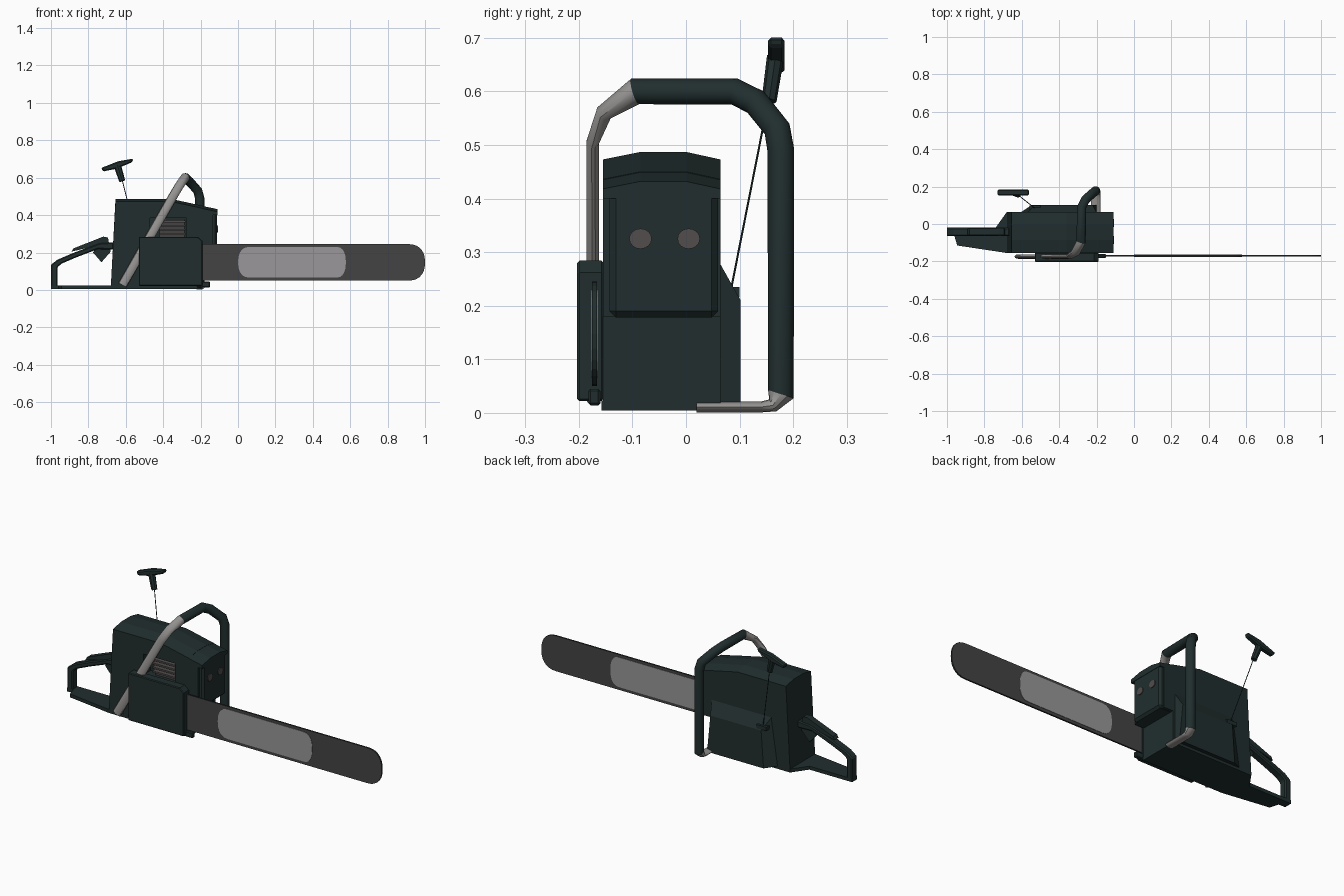
import bpy, bmesh, math
from mathutils import Vector

if "Cube" in bpy.data.objects:
    bpy.data.objects.remove(bpy.data.objects["Cube"])


def material(name, rgb):
    m = bpy.data.materials.new(name)
    m.diffuse_color = (*rgb, 1)
    m.use_nodes = True
    m.node_tree.nodes["Principled BSDF"].inputs["Base Color"].default_value = m.diffuse_color
    return m


CASING = material("dark green casing", (0.0150, 0.0270, 0.0270))
STEEL = material("dark bar steel", (0.060, 0.056, 0.058))
PALE = material("pale panel grey", (0.32, 0.31, 0.32))
TUBE = material("handle metal", (0.30, 0.29, 0.28))
ENGINE = material("engine grey", (0.085, 0.075, 0.075))


def finish(name, bm, mats, bevel=0):
    bmesh.ops.recalc_face_normals(bm, faces=bm.faces[:])
    me = bpy.data.meshes.new(name)
    bm.to_mesh(me)
    bm.free()
    for m in mats:
        me.materials.append(m)
    ob = bpy.data.objects.new(name, me)
    bpy.context.collection.objects.link(ob)
    if bevel:
        b = ob.modifiers.new("bevel", 'BEVEL')
        b.width, b.segments, b.limit_method = bevel, 1, 'ANGLE'
        b.angle_limit = math.radians(50)
    return ob


def loft(name, rings, mats, bevel=0, closed=False):
    """Skin a list of equal-length point rings; cap the ends."""
    bm = bmesh.new()
    vs = [[bm.verts.new(p) for p in r] for r in rings]
    n = len(vs[0])
    for i in range(len(vs) if closed else len(vs) - 1):
        a, b = vs[i], vs[(i + 1) % len(vs)]
        for j in range(n):
            k = (j + 1) % n
            bm.faces.new((a[j], a[k], b[k], b[j]))
    if not closed:
        bm.faces.new(vs[0])
        bm.faces.new(vs[-1])
    return finish(name, bm, mats, bevel)


def side_prism(name, pts, y0, y1, mat, bevel=0):
    return loft(name, [[(x, y, z) for x, z in pts] for y in (y0, y1)], [mat], bevel)


def box(name, x0, x1, y0, y1, z0, z1, mat, bevel=0):
    return side_prism(name, [(x0, z0), (x1, z0), (x1, z1), (x0, z1)], y0, y1, mat, bevel)


def sweep(name, path, mats, sides=12):
    """path entries: (x, y, z, width radius, thickness radius)"""
    P = [Vector(p[:3]) for p in path]
    rings = []
    for i, p in enumerate(P):
        t = Vector()
        if i > 0:
            t += (p - P[i - 1]).normalized()
        if i < len(P) - 1:
            t += (P[i + 1] - p).normalized()
        t.normalize()
        ref = Vector((1, 0, 0))
        b = (ref - t * ref.dot(t)).normalized()
        n = t.cross(b)
        rings.append([p + b * path[i][3] * math.cos(a) + n * path[i][4] * math.sin(a)
                      for a in (2 * math.pi * k / sides for k in range(sides))])
    return loft(name, rings, mats)


def smooth(ob, angle=35):
    for p in ob.data.polygons:
        p.use_smooth = True
    ob.data.set_sharp_from_angle(angle=math.radians(angle))


def round_ends(x0, x1, z0, z1, r0, r1, n=10):
    """Side outline with elliptical ends of length r0 (left) and r1 (right)."""
    c, h = (z0 + z1) / 2, (z1 - z0) / 2
    pts = []
    for cx, r, start in ((x1 - r1, r1, -90), (x0 + r0, r0, 90)):
        if r == 0:
            pts += [(cx, c + h * math.sin(math.radians(start))),
                    (cx, c - h * math.sin(math.radians(start)))]
            continue
        for k in range(n + 1):
            a = math.radians(start + 180 * k / n)
            # slightly squared ellipse
            ca, sa = math.cos(a), math.sin(a)
            pts.append((cx + r * math.copysign(abs(ca) ** 0.85, ca),
                        c + h * math.copysign(abs(sa) ** 0.85, sa)))
    return pts


# --- engine casing with crowned top, sloping towards the front
def section(xb, xt, h, z0=0.018):
    return [(xb, -0.155, z0), (xb, 0.064, z0), (xt, 0.064, h - 0.014), (xt, 0.0, h),
            (xt, -0.085, h), (xt, -0.155, h - 0.014)]


body = loft("engine_casing", [section(-0.68, -0.655, 0.487), section(-0.36, -0.36, 0.487),
                              section(-0.19, -0.19, 0.45)], [CASING])
cutter = box("side_opening_cutter", -0.47, -0.275, -0.2, -0.09, 0.27, 0.385, CASING)
cutter.hide_render = True
cutter.hide_viewport = True
cut = body.modifiers.new("side opening", 'BOOLEAN')
cut.object, cut.operation, cut.solver = cutter, 'DIFFERENCE', 'EXACT'

# top cover overhang above the muffler
loft("top_cover_front", [section(-0.2, -0.2, 0.451, 0.40), section(-0.11, -0.11, 0.432, 0.40)], [CASING])

# --- cylinder fins inside the opening
for i in range(4):
    z = 0.295 + i * 0.022
    box(f"cooling_fin_{i + 1}", -0.42, -0.28, -0.147, -0.085, z, z + 0.009, ENGINE)
box("cylinder_block", -0.42, -0.285, -0.118, -0.085, 0.27, 0.38, STEEL)

# --- muffler with two round outlets
box("muffler", -0.195, -0.112, -0.143, 0.06, 0.178, 0.414, CASING, 0.012)
box("muffler_surround", -0.195, -0.135, -0.155, 0.064, 0.18, 0.42, CASING)
for i, y in enumerate((-0.085, 0.005)):
    rings = [[(x, y + 0.021 * math.cos(a), 0.325 + 0.019 * math.sin(a))
              for a in (2 * math.pi * k / 16 for k in range(16))] for x in (-0.115, -0.108)]
    loft(f"exhaust_outlet_{i + 1}", rings, [ENGINE])

# --- starter cover, a tapered bulge on the back side
outer = [(-0.61, 0.02), (-0.2, 0.02), (-0.2, 0.285), (-0.57, 0.285)]
inner = [(-0.545, 0.005), (-0.2, 0.005), (-0.22, 0.21), (-0.53, 0.21)]
loft("starter_cover", [[(x, 0.06, z) for x, z in outer],
                       [(x, 0.102, z) for x, z in inner]], [CASING])

# --- base plate reaching under the rear handle
plate = [(-1, -0.02), (-0.74, -0.02), (-0.68, 0.064), (-0.19, 0.064), (-0.19, -0.158),
         (-0.68, -0.155), (-0.945, -0.115), (-0.96, -0.065), (-1, -0.065)]
loft("base_plate", [[(x, y, z) for x, y in plate] for z in (0.004, 0.023)], [CASING])

# --- rear handle
side_prism("rear_handle", [
    (-1, 0.006), (-1, 0.135), (-0.965, 0.162), (-0.88, 0.198), (-0.74, 0.25), (-0.665, 0.255),
    (-0.665, 0.215), (-0.75, 0.218), (-0.87, 0.172), (-0.94, 0.142), (-0.965, 0.122),
    (-0.965, 0.006)], -0.065, -0.02, CASING, 0.006)
side_prism("throttle_lock", [(-0.89, 0.205), (-0.88, 0.222), (-0.72, 0.285), (-0.695, 0.28),
                             (-0.69, 0.25), (-0.74, 0.24)], -0.06, -0.025, CASING)
side_prism("throttle_trigger", [(-0.775, 0.2), (-0.73, 0.148), (-0.68, 0.205), (-0.69, 0.24),
                                (-0.76, 0.225)], -0.052, -0.033, CASING)

# --- clutch cover and chain catcher
side_prism("clutch_cover", [(-0.53, 0.022), (-0.19, 0.022), (-0.19, 0.262), (-0.215, 0.284),
                            (-0.53, 0.284)], -0.203, -0.154, CASING, 0.004)
box("chain_catcher", -0.22, -0.15, -0.182, -0.16, 0.014, 0.045, CASING, 0.004)

# --- guide bar: steel sides, dark rim for the chain
bar = side_prism("guide_bar", round_ends(-0.3, 1.0, 0.05, 0.245, 0, 0.09, 14),
                 -0.175, -0.166, STEEL)
bar.data.materials.append(CASING)
for p in bar.data.polygons:
    p.material_index = 0 if abs(p.normal.y) > 0.5 else 1
side_prism("bar_pale_panel", round_ends(0.0, 0.577, 0.066, 0.23, 0.06, 0.05), -0.177, -0.164, PALE)

# --- wrap-around front handle: bare metal ends, dark grip in the middle
hoop = [(-0.618, -0.174, 0.026, 0.024, 0.012), (-0.345, -0.174, 0.505, 0.024, 0.012),
        (-0.312, -0.153, 0.56, 0.025, 0.016), (-0.283, -0.095, 0.6, 0.025, 0.025),
        (-0.28, 0.09, 0.6, 0.025, 0.025), (-0.26, 0.13, 0.58, 0.025, 0.025),
        (-0.215, 0.17, 0.53, 0.025, 0.025), (-0.205, 0.177, 0.49, 0.025, 0.025),
        (-0.205, 0.177, 0.035, 0.025, 0.025), (-0.205, 0.162, 0.014, 0.025, 0.013),
        (-0.205, 0.14, 0.011, 0.025, 0.01), (-0.205, 0.02, 0.011, 0.025, 0.01)]
handle = sweep("front_handle", hoop, [TUBE, CASING])
for p in handle.data.polygons:
    c = p.center
    p.material_index = 1 if c.y > -0.1 and c.z > 0.035 else 0
smooth(handle)

# --- starter cord and pull grip
cord = sweep("starter_cord", [(-0.53, 0.084, 0.23, 0.0022, 0.0022),
                              (-0.622, 0.157, 0.6, 0.0022, 0.0022)], [CASING], 6)
box("cord_guide", -0.56, -0.5, 0.06, 0.1, 0.215, 0.235, CASING)
sweep("pull_grip_stem", [(-0.619, 0.155, 0.582, 0.016, 0.014),
                         (-0.645, 0.167, 0.665, 0.02, 0.016)], [CASING], 8)
side_prism("pull_grip_bar", [(-0.732, 0.652), (-0.722, 0.633), (-0.65, 0.648), (-0.565, 0.683),
                             (-0.56, 0.702), (-0.64, 0.688)], 0.153, 0.184, CASING, 0.006)
